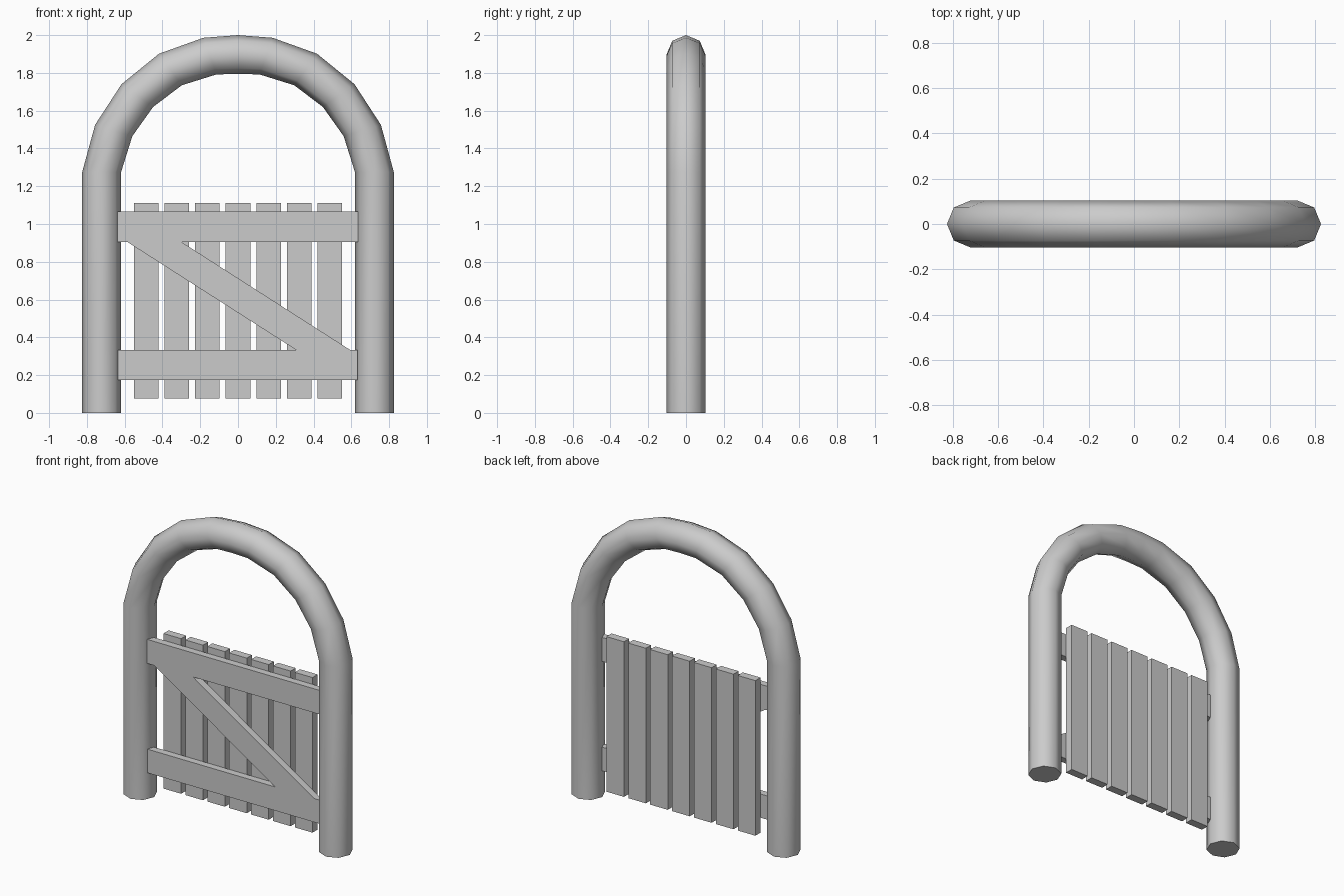
import bpy, bmesh
from math import sin, cos, pi, radians

if "Cube" in bpy.data.objects:
    bpy.data.objects.remove(bpy.data.objects["Cube"])


def make_object(name, bm):
    bmesh.ops.recalc_face_normals(bm, faces=bm.faces)
    mesh = bpy.data.meshes.new(name)
    bm.to_mesh(mesh)
    bm.free()
    obj = bpy.data.objects.new(name, mesh)
    bpy.context.collection.objects.link(obj)
    return obj


def board(name, outline, y0, y1):
    """Flat board: an x-z outline given thickness from y0 to y1."""
    bm = bmesh.new()
    face = bm.faces.new([bm.verts.new((x, y0, z)) for x, z in outline])
    ext = bmesh.ops.extrude_face_region(bm, geom=[face])
    for v in ext["geom"]:
        if isinstance(v, bmesh.types.BMVert):
            v.co.y = y1
    return make_object(name, bm)


def rect(x0, x1, z0, z1):
    return [(x0, z0), (x1, z0), (x1, z1), (x0, z1)]


# Arch: eight-sided tube swept along posts and curve (centre x, z, section tilt)
half = [(0.722, 0, 0), (0.722, 1.275, 0), (0.658, 1.495, 17), (0.533, 1.68, 36),
        (0.358, 1.818, 54), (0.148, 1.889, 70)]
path = half + [(0, 1.897, 90)] + [(-x, z, 180 - a) for x, z, a in reversed(half)]
R, SIDES = 0.103, 8
bm = bmesh.new()
rings = []
for x, z, a in path:
    a = radians(a)
    ring = []
    for i in range(SIDES):
        t = 2 * pi * i / SIDES
        ring.append(bm.verts.new((x + R * cos(t) * cos(a), R * sin(t),
                                  z + R * cos(t) * sin(a))))
    rings.append(ring)
for r0, r1 in zip(rings, rings[1:]):
    for i in range(SIDES):
        j = (i + 1) % SIDES
        bm.faces.new((r0[i], r0[j], r1[j], r1[i]))
bm.faces.new(rings[0])
bm.faces.new(rings[-1])
arch = make_object("arch", bm)
bpy.context.view_layer.objects.active = arch
arch.select_set(True)
bpy.ops.object.shade_smooth_by_angle(angle=radians(60))

# Gate slats
for i in range(7):
    c = (i - 3) * 0.1617
    board(f"slat_{i + 1}", rect(c - 0.065, c + 0.065, 0.075, 1.11), 0.0, 0.054)

# Rails and diagonal brace on the front of the slats
FRONT, BACK = -0.047, 0.0
board("upper_rail", rect(-0.638, 0.636, 0.905, 1.065), FRONT, BACK)
board("lower_rail", rect(-0.636, 0.632, 0.175, 0.333), FRONT, BACK)
board("diagonal_brace", [(0.308, 0.333), (0.594, 0.333), (-0.30, 0.905), (-0.586, 0.905)],
      FRONT, BACK)
